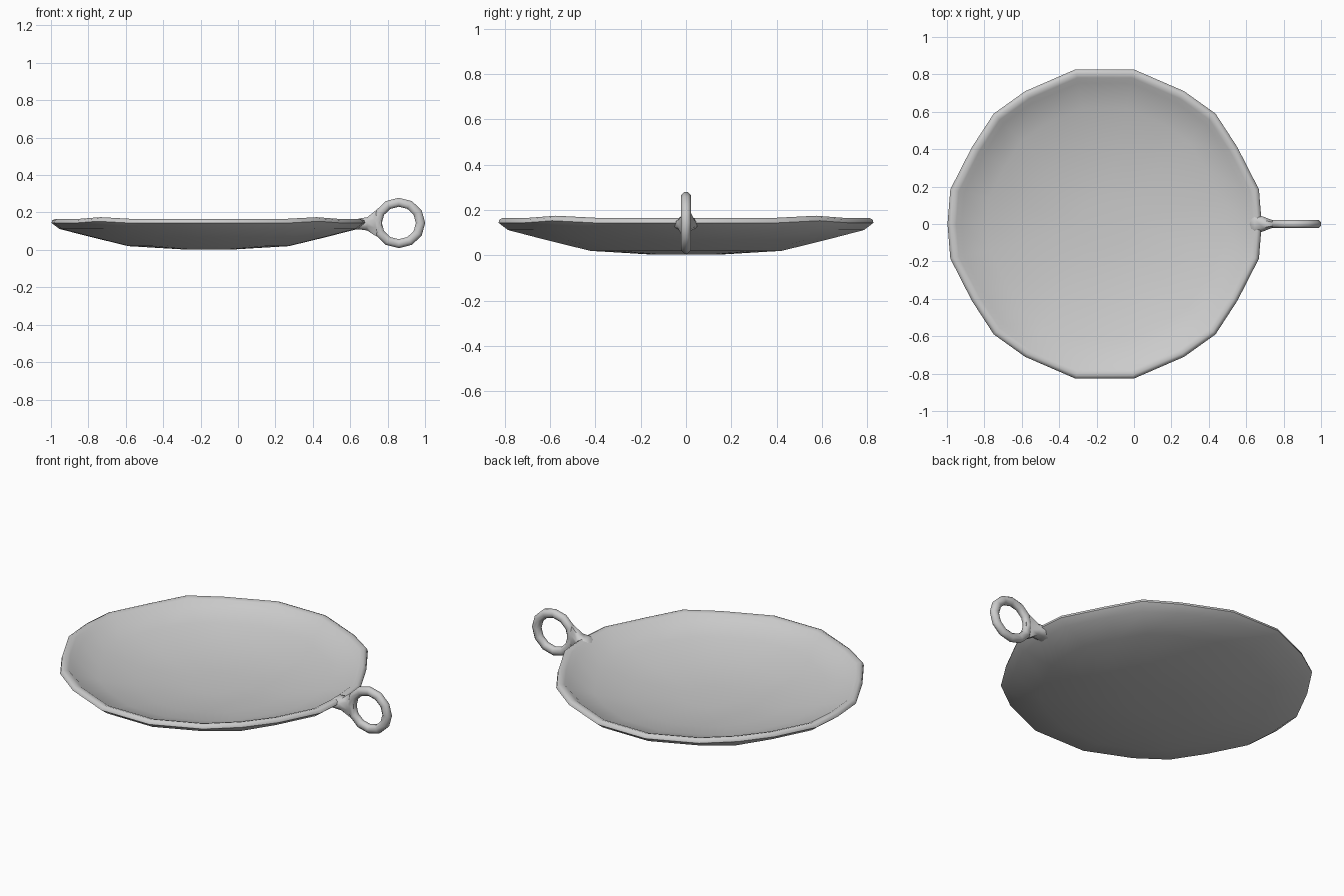
import bpy, bmesh, math

if "Cube" in bpy.data.objects:
    bpy.data.objects.remove(bpy.data.objects["Cube"])

CX = -0.157  # bowl centre


def make_object(name, bm):
    bmesh.ops.remove_doubles(bm, verts=bm.verts[:], dist=1e-5)
    bmesh.ops.recalc_face_normals(bm, faces=bm.faces[:])
    me = bpy.data.meshes.new(name)
    bm.to_mesh(me)
    bm.free()
    ob = bpy.data.objects.new(name, me)
    bpy.context.collection.objects.link(ob)
    bpy.ops.object.select_all(action='DESELECT')
    ob.select_set(True)
    bpy.context.view_layer.objects.active = ob
    bpy.ops.object.shade_smooth_by_angle(angle=math.radians(60))
    return ob


def loft(bm, loops, closed=False, caps=True):
    rings = [[bm.verts.new(p) for p in lp] for lp in loops]
    pairs = list(zip(rings, rings[1:]))
    if closed:
        pairs.append((rings[-1], rings[0]))
    for a, b in pairs:
        for i in range(len(a)):
            j = (i + 1) % len(a)
            bm.faces.new((a[i], a[j], b[j], b[i]))
    if caps and not closed:
        bm.faces.new(rings[0])
        bm.faces.new(rings[-1])


# Faceted bowl outline: one quadrant, rotated into all four
quadrant = [(0.84, 0.0), (0.825, 0.185), (0.71, 0.41), (0.593, 0.59), (0.425, 0.71), (0.155, 0.827)]
outline = [(sx * x, sy * y) for sx in (1, -1) for sy in (1, -1) for x, y in quadrant]
outline = sorted({(round(x, 4), round(y, 4)) for x, y in outline}, key=lambda p: math.atan2(p[1], p[0]))

# Bowl: outside profile up to the rim, then back down the inside (scale, height)
profile = [(0.17, 0.003), (0.51, 0.02), (0.75, 0.069), (0.95, 0.112), (1.0, 0.144),
           (0.995, 0.158), (0.975, 0.166), (0.945, 0.158), (0.91, 0.138),
           (0.75, 0.099), (0.51, 0.052), (0.17, 0.034)]


def bowl_loop(s, z):
    pts = []
    for x, y in outline:
        corner = abs(abs(x) - abs(y)) < 0.05 and z > 0.14
        pts.append((CX + s * x, s * y, z + (0.009 if corner else 0)))
    return pts


bm = bmesh.new()
loft(bm, [bowl_loop(s, z) for s, z in profile])
make_object("bowl", bm)

# Upright ring at the end of the handle
N, M = 12, 8
ring = []
for i in range(N):
    a = 2 * math.pi * i / N
    lp = []
    for k in range(M):
        b = 2 * math.pi * (k + 0.5) / M
        r = 0.116 + 0.025 * math.cos(b) / math.cos(math.pi / M)
        lp.append((0.86 + r * math.cos(a), 0.022 * math.sin(b) / math.cos(math.pi / M),
                   0.144 + r * 0.955 * math.sin(a)))
    ring.append(lp)
bm = bmesh.new()
loft(bm, ring, closed=True)
make_object("handle_ring", bm)

# Neck flaring from the rim into the ring: x, half width, low z, high z
sections = [(0.60, 0.05, 0.105, 0.13), (0.645, 0.055, 0.11, 0.168), (0.69, 0.04, 0.104, 0.174),
            (0.73, 0.024, 0.078, 0.206), (0.766, 0.016, 0.06, 0.228)]
loops = []
for x, w, lo, hi in sections:
    m, h = (lo + hi) / 2, (hi - lo) / 2
    loops.append([(x, w * c, m + h * s) for c, s in
                  [(1, 0.35), (0.5, 1), (-0.5, 1), (-1, 0.35), (-1, -0.35), (-0.5, -1), (0.5, -1), (1, -0.35)]])
bm = bmesh.new()
loft(bm, loops)
make_object("handle_neck", bm)
